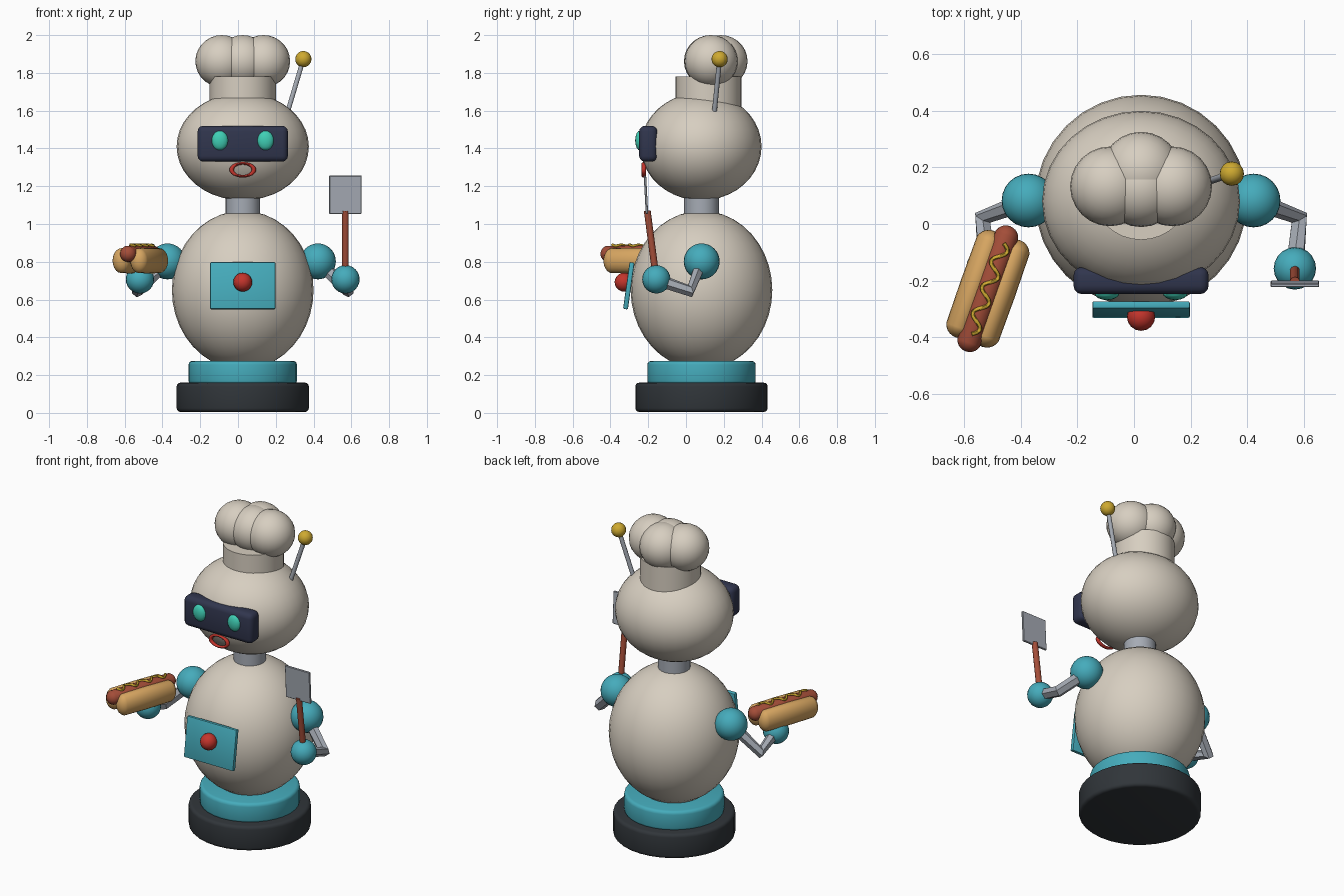
import bpy, math
from mathutils import Vector, Matrix

if "Cube" in bpy.data.objects:
    bpy.data.objects.remove(bpy.data.objects["Cube"])

CX, CY = 0.025, 0.082  # body axis


def material(name, rgb):
    m = bpy.data.materials.new(name)
    m.diffuse_color = (*rgb, 1)
    m.use_nodes = True
    m.node_tree.nodes["Principled BSDF"].inputs["Base Color"].default_value = m.diffuse_color
    return m


CREAM = material("cream", (0.68, 0.62, 0.53))
TEAL = material("teal", (0.06, 0.41, 0.50))
DARK = material("charcoal", (0.03, 0.036, 0.042))
NAVY = material("navy", (0.03, 0.036, 0.075))
STEEL = material("steel", (0.38, 0.41, 0.46))
RED = material("red", (0.55, 0.035, 0.025))
BROWN = material("red brown", (0.37, 0.075, 0.04))
BUN = material("bun tan", (0.68, 0.38, 0.12))
YELLOW = material("mustard yellow", (0.62, 0.40, 0.03))
GLOW = material("mint", (0.05, 0.62, 0.46))


def finish(name, mat, bevel=0, segments=3, angle=35):
    o = bpy.context.object
    o.name = name
    o.data.materials.clear()
    o.data.materials.append(mat)
    bpy.ops.object.transform_apply(location=False, rotation=False, scale=True)
    if bevel:
        b = o.modifiers.new("bevel", 'BEVEL')
        b.width, b.segments, b.limit_method = bevel, segments, 'ANGLE'
        bpy.ops.object.modifier_apply(modifier="bevel")
    bpy.ops.object.shade_smooth_by_angle(angle=math.radians(angle))
    return o


def ball(name, mat, loc, size, seg=24, rings=16):
    bpy.ops.mesh.primitive_uv_sphere_add(segments=seg, ring_count=rings, radius=1, location=loc)
    bpy.context.object.scale = size if isinstance(size, tuple) else (size,) * 3
    return finish(name, mat)


def drum(name, mat, x, y, z0, z1, r, bevel=0, seg=32):
    bpy.ops.mesh.primitive_cylinder_add(vertices=seg, radius=r, depth=z1 - z0,
                                        location=(x, y, (z0 + z1) / 2))
    return finish(name, mat, bevel)


def box(name, mat, loc, size, bevel=0, tilt=0, segments=3):
    bpy.ops.mesh.primitive_cube_add(size=1, location=loc, rotation=(math.radians(tilt), 0, 0))
    bpy.context.object.scale = size
    return finish(name, mat, bevel, segments)


def rod(name, mat, a, b, r, seg=10):
    a, b = Vector(a), Vector(b)
    bpy.ops.mesh.primitive_cylinder_add(vertices=seg, radius=r, depth=(b - a).length,
                                        location=(a + b) / 2)
    bpy.context.object.rotation_euler = (b - a).to_track_quat('Z', 'Y').to_euler()
    return finish(name, mat, angle=40)


def tube(name, mat, points, r, resolution, angle=25):
    cu = bpy.data.curves.new(name, 'CURVE')
    cu.dimensions = '3D'
    cu.bevel_depth, cu.bevel_resolution, cu.use_fill_caps = r, resolution, True
    s = cu.splines.new('POLY')
    s.points.add(len(points) - 1)
    for p, co in zip(s.points, points):
        p.co = (*co, 1)
    o = bpy.data.objects.new(name, cu)
    bpy.context.collection.objects.link(o)
    bpy.ops.object.select_all(action='DESELECT')
    o.select_set(True)
    bpy.context.view_layer.objects.active = o
    bpy.ops.object.convert(target='MESH')
    return finish(name, mat, angle=angle)


# base and body
drum("base", DARK, CX, CY, 0.005, 0.16, 0.35, 0.02)
drum("base_ring", TEAL, CX, CY, 0.15, 0.275, 0.287, 0.02)
ball("body", CREAM, (CX, CY, 0.65), (0.375, 0.375, 0.42), 32, 20)
drum("neck", STEEL, CX, CY, 1.03, 1.17, 0.092, seg=20)

# chest panel
box("chest_panel", TEAL, (CX, -0.303, 0.673), (0.345, 0.026, 0.25), 0.006, -8, 2)
ball("chest_button", RED, (CX, -0.328, 0.692), 0.05, 16, 10)

# head and face
ball("head", CREAM, (CX, CY - 0.002, 1.41), (0.35, 0.32, 0.285), 32, 20)
box("visor", NAVY, (CX, -0.2, 1.425), (0.478, 0.096, 0.19), 0.03)
for side, label in ((-1, "left"), (1, "right")):
    ball(label + "_eye", GLOW, (CX + side * 0.121, -0.245, 1.442), (0.044, 0.024, 0.052), 16, 10)
bpy.ops.mesh.primitive_torus_add(major_radius=0.059, minor_radius=0.012, major_segments=24,
                                 minor_segments=8, location=(CX, -0.223, 1.287),
                                 rotation=(math.pi / 2, 0, 0))
bpy.context.object.scale = (1, 0.58, 1)
finish("mouth", RED, angle=60)

# hat
drum("hat_band", CREAM, CX, 0.119, 1.6, 1.78, 0.175)
for i, (dx, y) in enumerate(((-0.11, 0.133), (0.11, 0.133), (0, 0.13), (0, 0.185))):
    ball("hat_puff_%d" % (i + 1), CREAM, (CX + dx, y, 1.862), (0.141, 0.141, 0.138), 24, 14)

# antenna
rod("antenna_rod", STEEL, (0.262, 0.15, 1.59), (0.346, 0.178, 1.873), 0.013)
ball("antenna_tip", YELLOW, (0.346, 0.178, 1.873), 0.043, 16, 10)

# arms
for side, label in ((-1, "left"), (1, "right")):
    shoulder = (CX + side * 0.398, 0.083, 0.802)
    elbow = (CX + side * 0.56, 0.022, 0.645)
    hand = (CX + side * 0.544, -0.157, 0.707)
    ball(label + "_shoulder", TEAL, shoulder, 0.095)
    tube(label + "_arm", STEEL, (shoulder, elbow, hand), 0.034, 1)
    ball(label + "_hand", TEAL, hand, 0.075, 20, 12)

# spatula
rod("spatula_handle", BROWN, (0.569, -0.155, 0.69), (0.569, -0.205, 1.07), 0.018)
box("spatula_blade", STEEL, (0.569, -0.212, 1.155), (0.172, 0.013, 0.202), 0.003, 3, 1)

# hot dog
DOG = Matrix.Translation((-0.517, -0.229, 0)) @ Matrix.Rotation(math.radians(-19.5), 4, 'Z')


def capsule(name, mat, x, z, rx, rz, half):
    """Rounded bar along the hot dog's length."""
    bpy.ops.mesh.primitive_uv_sphere_add(segments=20, ring_count=12, radius=1)
    o = bpy.context.object
    cap = rx
    for v in o.data.vertices:
        a, b, c = v.co
        shift = 0 if abs(c) < 0.01 else math.copysign(half - cap, c)
        v.co = (x + a * rx, c * cap + shift, z - b * rz)
    o.data.transform(Matrix.Identity(4))
    o.matrix_world = DOG
    return finish(name, mat, angle=60)


for side, label in ((-1, "left"), (1, "right")):
    capsule(label + "_bun", BUN, side * 0.05, 0.806, 0.05, 0.068, 0.2)
capsule("sausage", BROWN, 0, 0.842, 0.044, 0.044, 0.235)
squiggle = []
for i in range(57):
    t = i / 56
    x = 0.022 * math.sin(t * 7 * math.pi)
    squiggle.append(DOG @ Vector((x, -0.17 + 0.34 * t, 0.845 + math.sqrt(0.045 ** 2 - x * x))))
tube("mustard", YELLOW, squiggle, 0.007, 1, 60)
